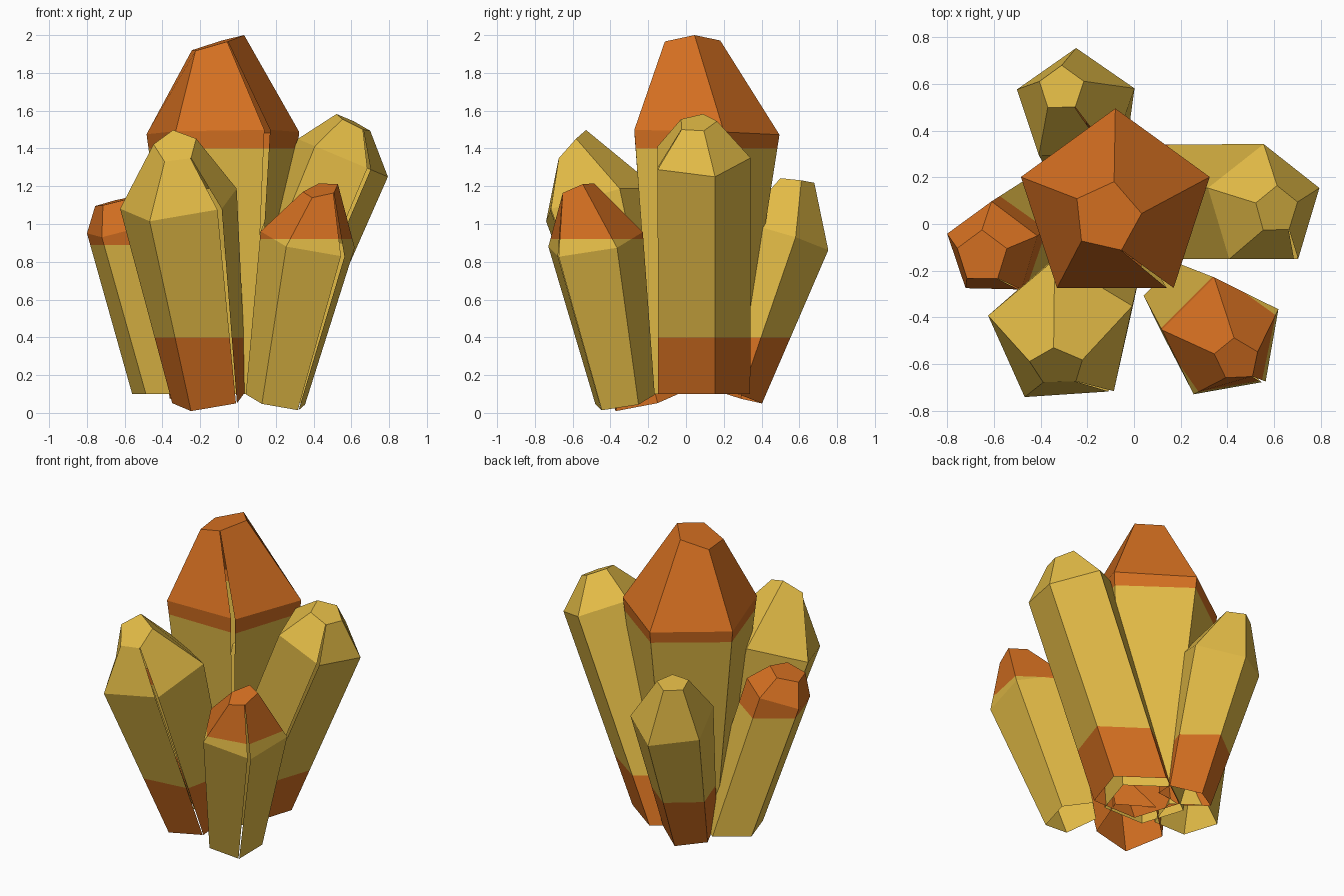
import bpy, bmesh, math
from mathutils import Vector

if "Cube" in bpy.data.objects:
    bpy.data.objects.remove(bpy.data.objects["Cube"])


def material(name, rgb):
    m = bpy.data.materials.new(name)
    m.diffuse_color = (*rgb, 1)
    m.use_nodes = True
    m.node_tree.nodes["Principled BSDF"].inputs["Base Color"].default_value = m.diffuse_color
    return m


YELLOW = material("mustard yellow", (0.77, 0.50, 0.062))
ORANGE = material("burnt orange", (0.66, 0.16, 0.015))


def ring(bm, centre, radius, axis, twist, gap):
    """Pentagon perpendicular to axis, split at its front right corner."""
    rot = Vector((0, 0, 1)).rotation_difference(Vector(axis))
    pts = []
    for i in range(5):
        a = math.radians(-54 + twist + 72 * i)
        pts.append(Vector((math.cos(a), math.sin(a), 0)) * radius)
    pts.append(pts[0].lerp(pts[4], gap))
    return [bm.verts.new(Vector(centre) + rot @ p) for p in pts]


def crystal(name, base, base_r, flat_base, shoulder, shoulder_r, twist,
            tip, tip_r, slope, tip_twist, band, orange_top):
    bm = bmesh.new()
    axis = Vector(shoulder) - Vector(base)
    foot_axis = (0, 0, 1) if flat_base else axis
    tip_axis = (-slope[0], -slope[1], 1)
    rings = [ring(bm, base, base_r, foot_axis, twist, 0.02),
             ring(bm, shoulder, shoulder_r, axis, twist, 0.06),
             ring(bm, tip, tip_r, tip_axis, tip_twist, 0.02)]
    # sides with an open crack at the seam, tapered crown, tip facet, hollow foot
    for low, high in zip(rings, rings[1:]):
        for i in range(5):
            bm.faces.new((low[i], low[i + 1], high[i + 1], high[i]))
    bm.faces.new(rings[-1])
    # colour band cut at one height
    bmesh.ops.bisect_plane(bm, geom=bm.verts[:] + bm.edges[:] + bm.faces[:],
                           plane_co=(0, 0, band), plane_no=(0, 0, 1))
    for f in bm.faces:
        above = f.calc_center_median().z > band
        f.material_index = int(above == orange_top)
    me = bpy.data.meshes.new(name)
    bm.to_mesh(me)
    bm.free()
    me.materials.append(YELLOW)
    me.materials.append(ORANGE)
    ob = bpy.data.objects.new(name, me)
    bpy.context.collection.objects.link(ob)


# orange-tipped crystals
crystal("centre_crystal", (-0.06, 0.03, 0.10), 0.25, True, (-0.08, 0.07, 1.485), 0.425, 0,
        (-0.115, 0.03, 1.955), 0.155, (0.3, 0.05), -12, 1.40, True)
crystal("left_crystal", (-0.37, 0.05, 0.10), 0.20, True, (-0.605, -0.11, 0.99), 0.21, 0,
        (-0.65, -0.14, 1.12), 0.115, (0.25, 0.05), 0, 0.89, True)
crystal("front_right_crystal", (0.205, -0.33, 0.06), 0.17, False, (0.38, -0.49, 0.90), 0.27, 9,
        (0.44, -0.58, 1.18), 0.10, (0.2, 0.4), 5, 0.92, True)
# orange-based crystals
crystal("right_crystal", (0.03, 0.07, 0.10), 0.27, True, (0.555, 0.07, 1.35), 0.272, 0,
        (0.61, 0.06, 1.535), 0.105, (-0.5, 0.1), 0, 0.40, False)
crystal("front_left_crystal", (-0.145, -0.20, 0.07), 0.21, False, (-0.305, -0.47, 1.11), 0.33, 5,
        (-0.33, -0.61, 1.41), 0.12, (0.1, 1.1), 5, 0.40, False)
crystal("back_crystal", (-0.20, 0.24, 0.10), 0.17, False, (-0.25, 0.50, 0.94), 0.265, 0,
        (-0.31, 0.58, 1.23), 0.10, (0.05, -0.12), 0, 0.40, False)
